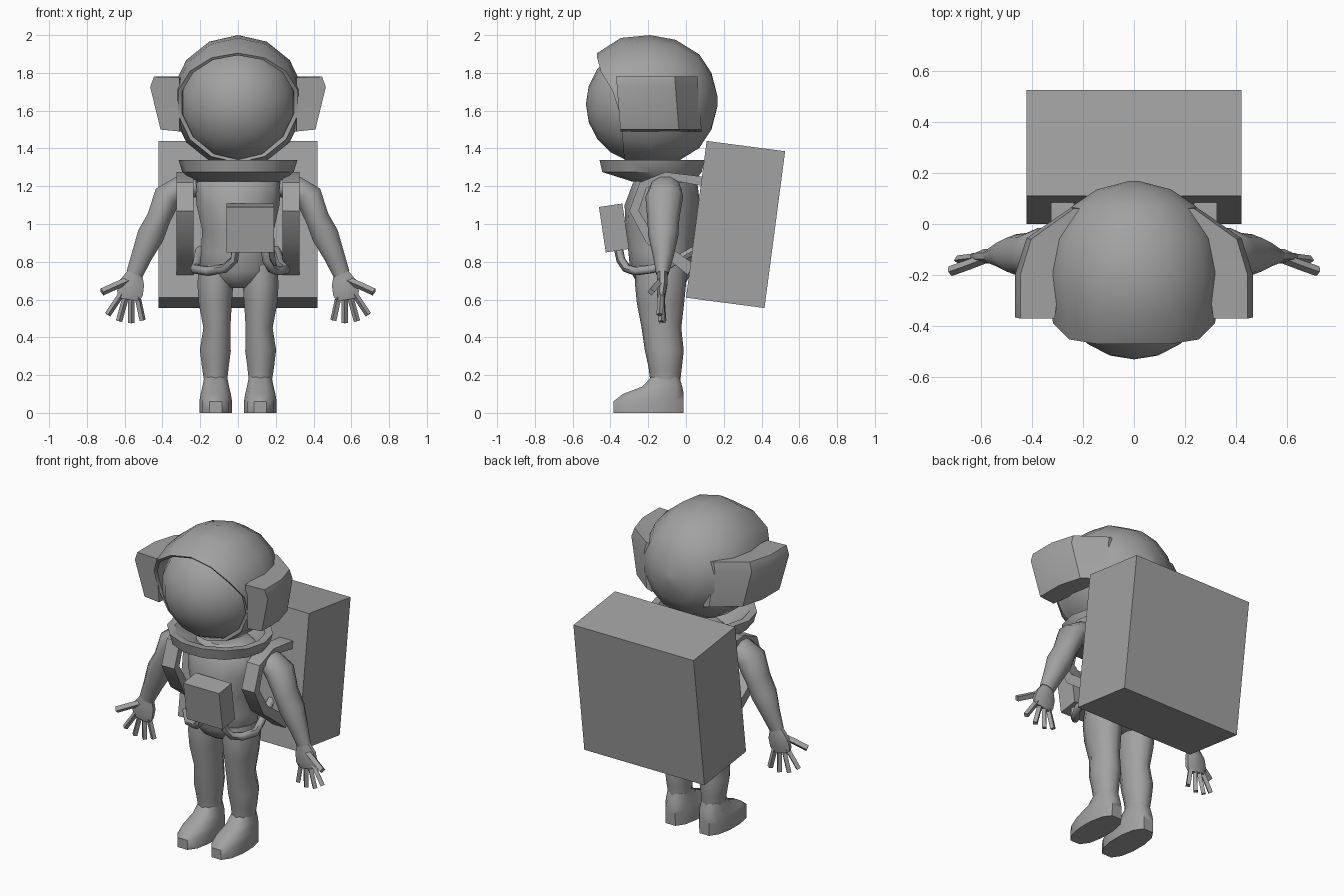
import bpy, bmesh, math
from mathutils import Vector, Matrix

if "Cube" in bpy.data.objects:
    bpy.data.objects.remove(bpy.data.objects["Cube"])

suit = bpy.data.materials.new("suit grey")
suit.diffuse_color = (0.36, 0.36, 0.36, 1)
suit.use_nodes = True
suit.node_tree.nodes["Principled BSDF"].inputs["Base Color"].default_value = suit.diffuse_color


def finish(obj, angle=40):
    """Assign the colour and smooth rounded areas."""
    obj.data.materials.clear()
    obj.data.materials.append(suit)
    bpy.ops.object.select_all(action='DESELECT')
    obj.select_set(True)
    bpy.context.view_layer.objects.active = obj
    bpy.ops.object.shade_smooth_by_angle(angle=math.radians(angle))
    return obj


def skin(name, rings, closed=False, caps=(True, True), angle=40):
    """Bridge rings of points into one surface."""
    bm = bmesh.new()
    loops = [[bm.verts.new(p) for p in r] for r in rings]
    n = len(rings[0])
    for k in range(len(loops) - (0 if closed else 1)):
        a, b = loops[k], loops[(k + 1) % len(loops)]
        for i in range(n):
            j = (i + 1) % n
            bm.faces.new((a[i], a[j], b[j], b[i]))
    if not closed:
        if caps[0]:
            bm.faces.new(loops[0][::-1])
        if caps[1]:
            bm.faces.new(loops[-1])
    bmesh.ops.remove_doubles(bm, verts=bm.verts, dist=1e-4)
    bmesh.ops.recalc_face_normals(bm, faces=bm.faces)
    me = bpy.data.meshes.new(name)
    bm.to_mesh(me)
    bm.free()
    obj = bpy.data.objects.new(name, me)
    bpy.context.collection.objects.link(obj)
    return finish(obj, angle)


def limb(name, stations, n=10, side=1, angle=50):
    """Stations are x, y, z, half width, half depth; sections stay square to the path."""
    rings = []
    for k, (x, y, z, w, d) in enumerate(stations):
        p, q = stations[max(k - 1, 0)], stations[min(k + 1, len(stations) - 1)]
        t = Vector((q[0] - p[0], 0, q[2] - p[2])).normalized()
        u = t.cross(Vector((0, 1, 0)))
        ring = []
        for i in range(n):
            a = math.tau * (i + 0.5) / n
            v = Vector((x, y, z)) + u * w * math.cos(a) + Vector((0, d * math.sin(a), 0))
            ring.append((v.x * side, v.y, v.z))
        rings.append(ring)
    return skin(name, rings, angle=angle)


def tube(name, pts, radius, res=1):
    """Round tube along a poly path, turned into a mesh."""
    cu = bpy.data.curves.new(name, 'CURVE')
    cu.dimensions = '3D'
    cu.bevel_depth = radius
    cu.bevel_resolution = res
    cu.use_fill_caps = True
    sp = cu.splines.new('POLY')
    sp.points.add(len(pts) - 1)
    for s, p in zip(sp.points, pts):
        s.co = (*p, 1)
    tmp = bpy.data.objects.new(name, cu)
    bpy.context.collection.objects.link(tmp)
    bpy.context.view_layer.update()
    me = bpy.data.meshes.new_from_object(tmp.evaluated_get(bpy.context.evaluated_depsgraph_get()))
    bpy.data.objects.remove(tmp)
    obj = bpy.data.objects.new(name, me)
    bpy.context.collection.objects.link(obj)
    return finish(obj, 60)


def box(name, size, centre, tilt):
    bpy.ops.mesh.primitive_cube_add(size=1)
    obj = bpy.context.object
    obj.name = name
    obj.data.transform(Matrix.Translation(centre) @ Matrix.Rotation(tilt, 4, 'X')
                       @ Matrix.Diagonal((*size, 1)))
    return finish(obj, 20)


# Visor ball
bpy.ops.mesh.primitive_uv_sphere_add(segments=14, ring_count=10, radius=0.315)
visor = bpy.context.object
visor.name = "visor"
visor.data.transform(Matrix.Translation((0, -0.215, 1.635)) @ Matrix.Rotation(math.pi / 2, 4, 'X'))
finish(visor, 60)

# Helmet shell with a peaked front rim
N = 14
HZ = 1.65


def helmet_ring(r, y, peak=0.0, lift=0.0):
    ring = []
    for i in range(N):
        a = math.tau * i / N
        up = max(0.0, math.cos(a))
        ring.append((r * math.sin(a), y - peak * min(1, up * 1.35) + 0.03 * (peak > 0) * max(0, -math.cos(a)),
                     HZ + r * math.cos(a) + lift * up))
    return ring


shell = [helmet_ring(r, y) for y, r in
         ((0.168, 0.02), (0.135, 0.15), (0.07, 0.248), (-0.055, 0.325), (-0.19, 0.35))]
shell += [helmet_ring(0.335, -0.30, 0.045), helmet_ring(0.325, -0.355, 0.115, -0.07),
          helmet_ring(0.303, -0.35, 0.11, -0.06), helmet_ring(0.295, -0.26)]
skin("helmet", shell, caps=(True, False), angle=50)

# Side pods on the helmet, fading into the shell at the back
for s in (-1, 1):
    rings = []
    for y, k, inner in ((-0.37, 1, 0.31), (-0.2, 1, 0.29), (-0.06, 0.905, 0.25), (0.06, 0.53, 0.18)):
        prof = ((inner, 1.775), (0.445 * k, 1.78), (0.465 * k, 1.725), (0.41 * k, 1.5), (inner, 1.49))
        rings.append([(s * x, y + (1.78 - z) * 0.08, z) for x, z in prof])
    skin("helmet_pod", rings, angle=35)

# Collar dish
collar = []
for z, rx, ry, cy in ((1.34, 0.27, 0.24, -0.18), (1.34, 0.315, 0.285, -0.18), (1.275, 0.295, 0.27, -0.18),
                      (1.225, 0.23, 0.17, -0.12), (1.24, 0.18, 0.13, -0.12)):
    collar.append([(rx * math.cos(math.tau * i / 14), cy + ry * math.sin(math.tau * i / 14), z)
                   for i in range(14)])
skin("collar", collar, closed=True, angle=35)

# Torso and pelvis
limb("torso", [(0, -0.12, 1.27, 0.15, 0.12), (0, -0.11, 1.22, 0.235, 0.17), (0, -0.125, 1.1, 0.225, 0.2),
               (0, -0.13, 0.97, 0.195, 0.19), (0, -0.13, 0.85, 0.2, 0.175), (0, -0.13, 0.75, 0.21, 0.165),
               (0, -0.13, 0.69, 0.14, 0.13), (0, -0.13, 0.66, 0.06, 0.08)], n=14)

# Shoulder straps: thin ribbon loops
outer = [(0.095, 1.25), (-0.11, 1.275), (-0.245, 1.22), (-0.3, 1.07), (-0.21, 0.9), (-0.09, 0.81), (0.01, 0.73)]
inner = [(0.095, 1.2), (-0.10, 1.235), (-0.21, 1.19), (-0.25, 1.07), (-0.17, 0.94), (-0.06, 0.86), (0.04, 0.79)]
for s in (-1, 1):
    skin("shoulder_strap", [[(s * 0.235, *o), (s * 0.325, *o), (s * 0.325, *i), (s * 0.235, *i)]
                            for o, i in zip(outer, inner)], angle=30)

for s in (-1, 1):
    # Arm ending in a flat palm
    limb("arm", [(0.22, -0.11, 1.2, 0.06, 0.07), (0.31, -0.11, 1.19, 0.065, 0.085),
                 (0.375, -0.115, 1.145, 0.077, 0.1), (0.42, -0.12, 1.03, 0.066, 0.085),
                 (0.462, -0.12, 0.94, 0.075, 0.08), (0.51, -0.12, 0.83, 0.058, 0.055),
                 (0.548, -0.125, 0.735, 0.047, 0.033)], side=s)
    limb("palm", [(0.545, -0.125, 0.745, 0.042, 0.03), (0.56, -0.125, 0.69, 0.07, 0.03),
                  (0.572, -0.13, 0.635, 0.075, 0.026), (0.578, -0.13, 0.6, 0.062, 0.018)], n=8, side=s)
    # Fingers and thumb
    for name, a, b in (("thumb", (0.585, -0.135, 0.7), (0.65, -0.16, 0.672)),
                       ("finger", (0.61, -0.13, 0.64), (0.69, -0.14, 0.52)),
                       ("finger", (0.59, -0.13, 0.63), (0.63, -0.13, 0.485)),
                       ("finger", (0.565, -0.13, 0.63), (0.565, -0.125, 0.475)),
                       ("finger", (0.535, -0.13, 0.63), (0.505, -0.12, 0.49))):
        pts = [a, b] + ([(0.72, -0.185, 0.64)] if name == "thumb" else [])
        tube(name, [(s * x, y, z) for x, y, z in pts], 0.017 if name == "finger" else 0.02, 0)
    # Leg
    limb("leg", [(0.115, -0.13, 0.78, 0.095, 0.135), (0.12, -0.135, 0.68, 0.1, 0.135),
                 (0.12, -0.135, 0.58, 0.092, 0.125), (0.112, -0.13, 0.45, 0.075, 0.105),
                 (0.12, -0.115, 0.33, 0.086, 0.103), (0.12, -0.11, 0.24, 0.074, 0.088),
                 (0.118, -0.11, 0.16, 0.063, 0.078), (0.118, -0.11, 0.1, 0.065, 0.075)], side=s)
    # Boot: footprint narrowing up to the ankle
    boot = []
    for z0, z1, w, y0, y1 in ((0, 0, 0.088, -0.385, -0.013), (0.06, 0.07, 0.088, -0.385, -0.012),
                              (0.1, 0.1, 0.082, -0.335, -0.012), (0.14, 0.14, 0.072, -0.23, -0.02),
                              (0.19, 0.19, 0.062, -0.185, -0.035)):
        ring = []
        for i in range(12):
            a = math.tau * (i + 0.5) / 12
            c, d = math.cos(a), math.sin(a)
            c = math.copysign(abs(c) ** 0.7, c)
            ring.append((s * (0.118 + w * c), (y0 + y1) / 2 + (y1 - y0) / 2 * d / math.sin(math.radians(75)),
                         z0 + (z1 - z0) * (d + 1) / 2))
        boot.append(ring)
    skin("boot", boot, angle=50)

# Backpack and chest control box
box("backpack", (0.84, 0.419, 0.837), (0, 0.2625, 0.9975), math.radians(-7.5))
box("chest_box", (0.25, 0.125, 0.243), (0.065, -0.381, 0.979), math.radians(8.5))

# Hoses from the chest box around the hips to the backpack
tube("left_hose", [(-0.01, -0.36, 0.88), (-0.02, -0.345, 0.81), (-0.07, -0.315, 0.765), (-0.16, -0.27, 0.75),
                   (-0.23, -0.19, 0.76), (-0.22, -0.1, 0.78), (-0.2, 0.06, 0.87)], 0.024)
tube("right_hose", [(0.14, -0.36, 0.88), (0.15, -0.345, 0.81), (0.175, -0.315, 0.765), (0.215, -0.26, 0.75),
                    (0.255, -0.19, 0.76), (0.23, -0.1, 0.78), (0.2, 0.06, 0.87)], 0.024)
